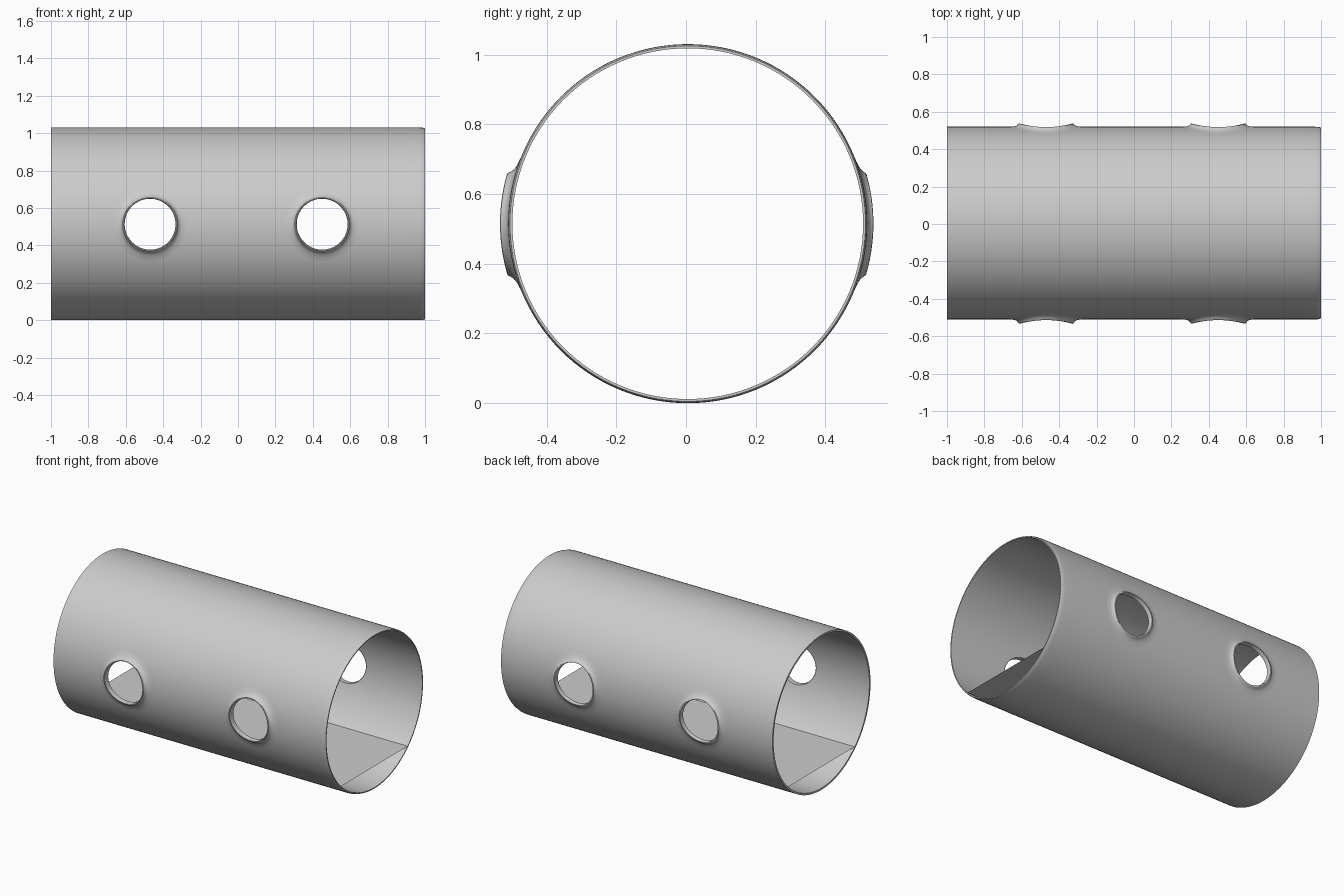
import bpy, bmesh
from math import sin, cos, pi, sqrt, radians

if "Cube" in bpy.data.objects:
    bpy.data.objects.remove(bpy.data.objects["Cube"])

R, WALL, CY, CZ = 0.515, 0.012, 0.005, 0.515   # outer radius, wall, axis position
HOLE_X, HOLE_R, HOLE_Z = (-0.47, 0.45), 0.136, 0.513


def make_object(name, rings, closed_profile=False):
    """Skin a list of closed vertex rings."""
    bm = bmesh.new()
    vr = [[bm.verts.new(p) for p in ring] for ring in rings]
    pairs = list(zip(vr, vr[1:]))
    if closed_profile:
        pairs.append((vr[-1], vr[0]))
    for a, b in pairs:
        n = len(a)
        for i in range(n):
            j = (i + 1) % n
            bm.faces.new((a[i], a[j], b[j], b[i]))
    bmesh.ops.recalc_face_normals(bm, faces=bm.faces)
    me = bpy.data.meshes.new(name)
    bm.to_mesh(me)
    bm.free()
    ob = bpy.data.objects.new(name, me)
    bpy.context.collection.objects.link(ob)
    return ob


def select_only(ob):
    bpy.ops.object.select_all(action='DESELECT')
    ob.select_set(True)
    bpy.context.view_layer.objects.active = ob


def smooth(ob):
    select_only(ob)
    bpy.ops.object.shade_smooth_by_angle(angle=radians(35))


# Tube: thin wall profile revolved round the x axis, right rim slightly rounded
N = 128
outer = [(-1 + 1.97 * i / 32, R) for i in range(33)] + [(0.988, R - 0.001), (1, R - 0.005)]
inner = [(1 - 2 * i / 32, R - WALL) for i in range(33)]
tube = make_object("tube", [[(x, CY + r * cos(2 * pi * k / N), CZ + r * sin(2 * pi * k / N))
                             for k in range(N)] for x, r in outer + inner], True)

# Side holes cut straight through front and back
for i, x in enumerate(HOLE_X):
    bpy.ops.mesh.primitive_cylinder_add(vertices=64, radius=HOLE_R + 0.002, depth=2,
                                        location=(x, 0, HOLE_Z), rotation=(pi / 2, 0, 0))
    cutter = bpy.context.object
    cutter.name = f"hole_cutter_{i + 1}"
    mod = tube.modifiers.new("hole", 'BOOLEAN')
    mod.operation, mod.solver, mod.object = 'DIFFERENCE', 'EXACT', cutter
    select_only(tube)
    bpy.ops.object.modifier_apply(modifier=mod.name)
    bpy.data.objects.remove(cutter)
smooth(tube)

# Flared lips that follow the curve of the tube
LIP = [(0.195, 0.0), (0.178, 0.0015), (0.165, 0.004), (0.156, 0.009), (0.150, 0.016),
       (0.147, 0.022), (0.143, 0.0235), (0.139, 0.022), (0.136, 0.012), (0.136, -WALL)]


def lip_point(x, side, r, h, a):
    dz = HOLE_Z - CZ + r * sin(a)
    y = sqrt(R * R - dz * dz)
    k = (R + h) / R
    return (x + r * cos(a), CY + side * (y + h), CZ + dz)


for side, label in ((-1, "front"), (1, "back")):
    for i, x in enumerate(HOLE_X):
        scale = 1.0 if side < 0 else 0.75
        lip = make_object(f"{label}_hole_lip_{i + 1}",
                          [[lip_point(x, side, r, h * scale if h > 0 else h, 2 * pi * k / 64)
                            for k in range(64)] for r, h in LIP])
        # Face the open lip outward
        bm = bmesh.new()
        bm.from_mesh(lip.data)
        bm.faces.ensure_lookup_table()
        if bm.faces[0].normal.y * side < 0:
            bmesh.ops.reverse_faces(bm, faces=bm.faces)
        bm.to_mesh(lip.data)
        bm.free()
        smooth(lip)

# Flat floor sheet inside, spanning the tube wall to wall
floor_z = 0.153
half = sqrt((R - WALL / 2) ** 2 - (CZ - floor_z) ** 2)
bpy.ops.mesh.primitive_plane_add(size=2, location=(0, CY, floor_z))
floor = bpy.context.object
floor.name = "floor"
floor.scale = (1, half, 1)
bpy.ops.object.transform_apply(location=False, rotation=False, scale=True)
